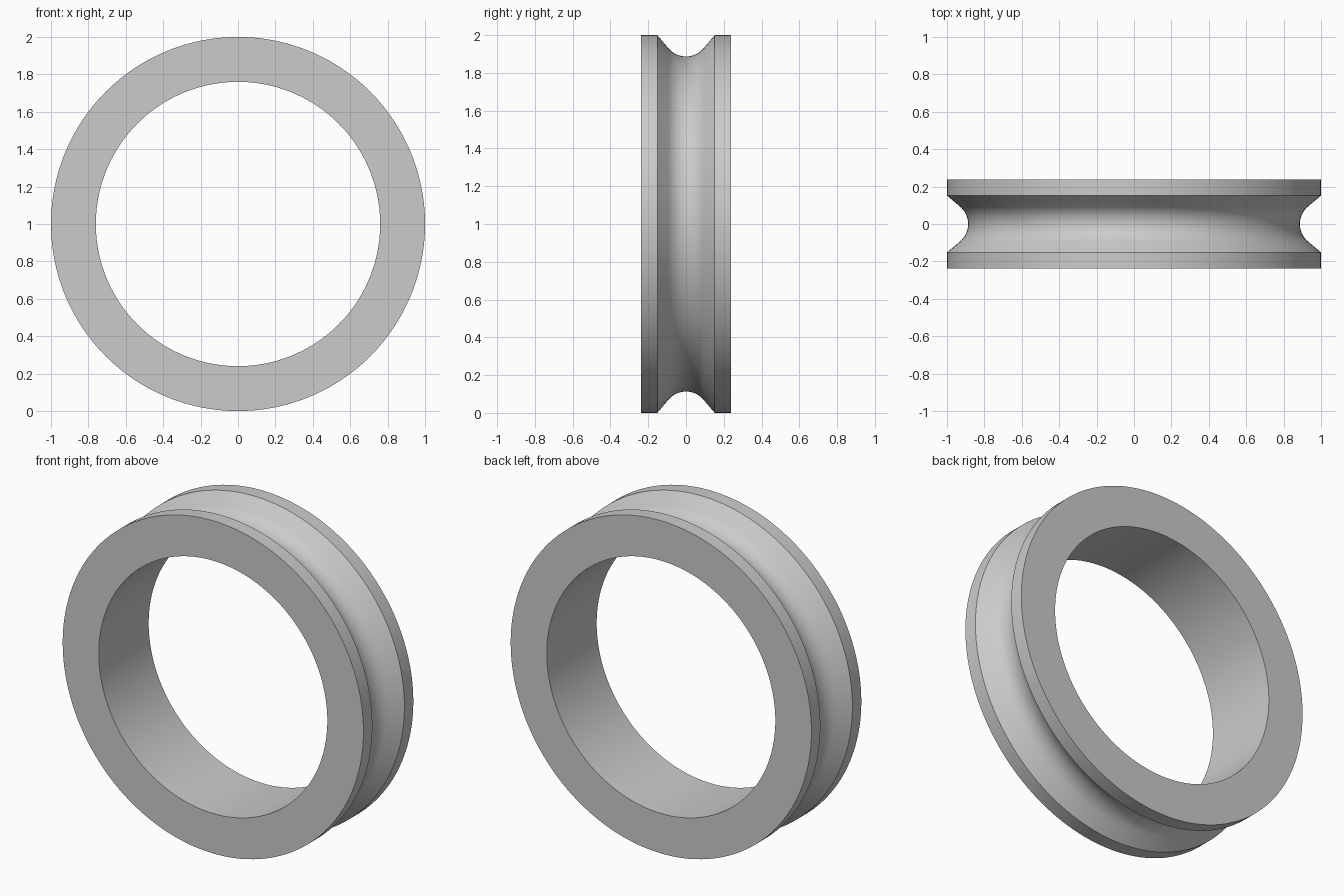
import bpy, bmesh, math
from mathutils import Vector

cube = bpy.data.objects.get("Cube")
if cube:
    bpy.data.objects.remove(cube, do_unlink=True)

OUTER, INNER, HALF_WIDTH = 1.0, 0.76, 0.237
GROOVE_HALF, GROOVE_FLOOR = 0.152, 0.887
FILLET, FLANK = 0.122, math.radians(50)
SEGMENTS, ARC_STEPS = 160, 16

# Plain grey material
grey = bpy.data.materials.new("plain_grey")
grey.use_nodes = True
colour = (0.6, 0.6, 0.6, 1)
grey.diffuse_color = colour
grey.node_tree.nodes["Principled BSDF"].inputs["Base Color"].default_value = colour

# Cross-section as (y, radius): rim, rounded V groove, rim, bore
groove = []
for i in range(ARC_STEPS + 1):
    a = FLANK * (2 * i / ARC_STEPS - 1)
    groove.append((FILLET * math.sin(a), GROOVE_FLOOR + FILLET * (1 - math.cos(a))))
profile = [(-HALF_WIDTH, INNER), (-HALF_WIDTH, OUTER), (-GROOVE_HALF, OUTER),
           *groove,
           (GROOVE_HALF, OUTER), (HALF_WIDTH, OUTER), (HALF_WIDTH, INNER)]

# Revolve the cross-section around the y axis
bm = bmesh.new()
verts = [bm.verts.new((0, y, r)) for y, r in profile]
edges = [bm.edges.new((v, verts[(i + 1) % len(verts)])) for i, v in enumerate(verts)]
bmesh.ops.spin(bm, geom=verts + edges, cent=(0, 0, 0), axis=(0, 1, 0),
               angle=math.tau, steps=SEGMENTS, use_merge=True)
bmesh.ops.remove_doubles(bm, verts=bm.verts, dist=0.0001)
bmesh.ops.translate(bm, verts=bm.verts, vec=Vector((0, 0, OUTER)))
bmesh.ops.recalc_face_normals(bm, faces=bm.faces)

mesh = bpy.data.meshes.new("grooved_ring")
bm.to_mesh(mesh)
bm.free()
mesh.materials.append(grey)
ring = bpy.data.objects.new("grooved_ring", mesh)
bpy.context.collection.objects.link(ring)

# Smooth surfaces with crisp rim edges
bpy.ops.object.select_all(action='DESELECT')
ring.select_set(True)
bpy.context.view_layer.objects.active = ring
bpy.ops.object.shade_smooth_by_angle(angle=math.radians(30))
